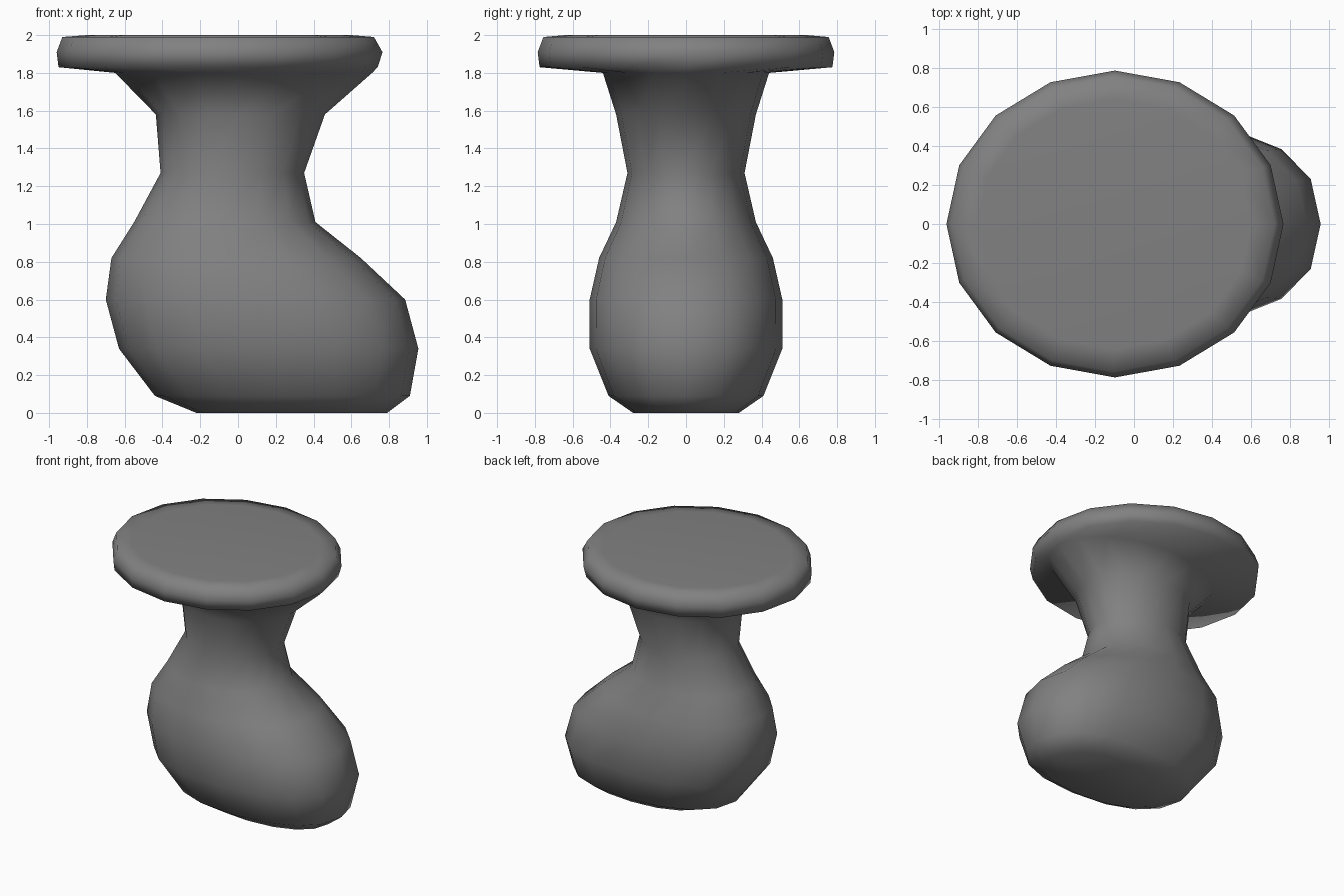
import bpy
import bmesh
from math import cos, sin, tau, copysign

old = bpy.data.objects.get("Cube")
if old:
    bpy.data.objects.remove(old, do_unlink=True)

SIDES = 16

grey = bpy.data.materials.new("plain_grey")
grey.use_nodes = True
colour = (0.22, 0.22, 0.22, 1)
grey.diffuse_color = colour
grey.node_tree.nodes["Principled BSDF"].inputs["Base Color"].default_value = colour


def ring(bm, z, x0, x1, half_y, power):
    """Closed rounded cross-section between x0 and x1."""
    def soft(v):
        return copysign(abs(v) ** (2 / power), v)
    mid, half_x = (x0 + x1) / 2, (x1 - x0) / 2
    return [bm.verts.new((mid + half_x * soft(cos(tau * i / SIDES)),
                          half_y * soft(sin(tau * i / SIDES)), z))
            for i in range(SIDES)]


def loft(name, sections):
    bm = bmesh.new()
    rings = [ring(bm, *s) for s in sections]
    for low, high in zip(rings, rings[1:]):
        for i in range(SIDES):
            j = (i + 1) % SIDES
            bm.faces.new((low[i], low[j], high[j], high[i]))
    bm.faces.new(rings[0][::-1])
    bm.faces.new(rings[-1])
    bmesh.ops.recalc_face_normals(bm, faces=bm.faces)
    for face in bm.faces:
        face.smooth = True
    mesh = bpy.data.meshes.new(name)
    bm.to_mesh(mesh)
    bm.free()
    mesh.materials.append(grey)
    obj = bpy.data.objects.new(name, mesh)
    bpy.context.collection.objects.link(obj)
    return obj


# Sections: height, left x, right x, half depth, roundness
foot = [
    (0.00, -0.22, 0.79, 0.28, 2.2),
    (0.09, -0.44, 0.91, 0.41, 2.3),
    (0.34, -0.63, 0.955, 0.51, 2.4),
    (0.60, -0.70, 0.885, 0.51, 2.3),
    (0.82, -0.67, 0.65, 0.46, 2.2),
    (1.01, -0.55, 0.41, 0.37, 2.1),
]
neck = [
    (1.27, -0.41, 0.35, 0.31, 2),
    (1.58, -0.435, 0.46, 0.37, 2),
    (1.80, -0.65, 0.71, 0.44, 2),
]
disc = [
    (1.83, -0.95, 0.74, 0.775, 2),
    (1.91, -0.96, 0.765, 0.785, 2),
    (1.99, -0.93, 0.72, 0.755, 2),
    (2.00, -0.80, 0.60, 0.64, 2),
]

# Foot, neck and flat disc form one continuous smooth skin
loft("footed_pedestal", foot + neck + disc)
